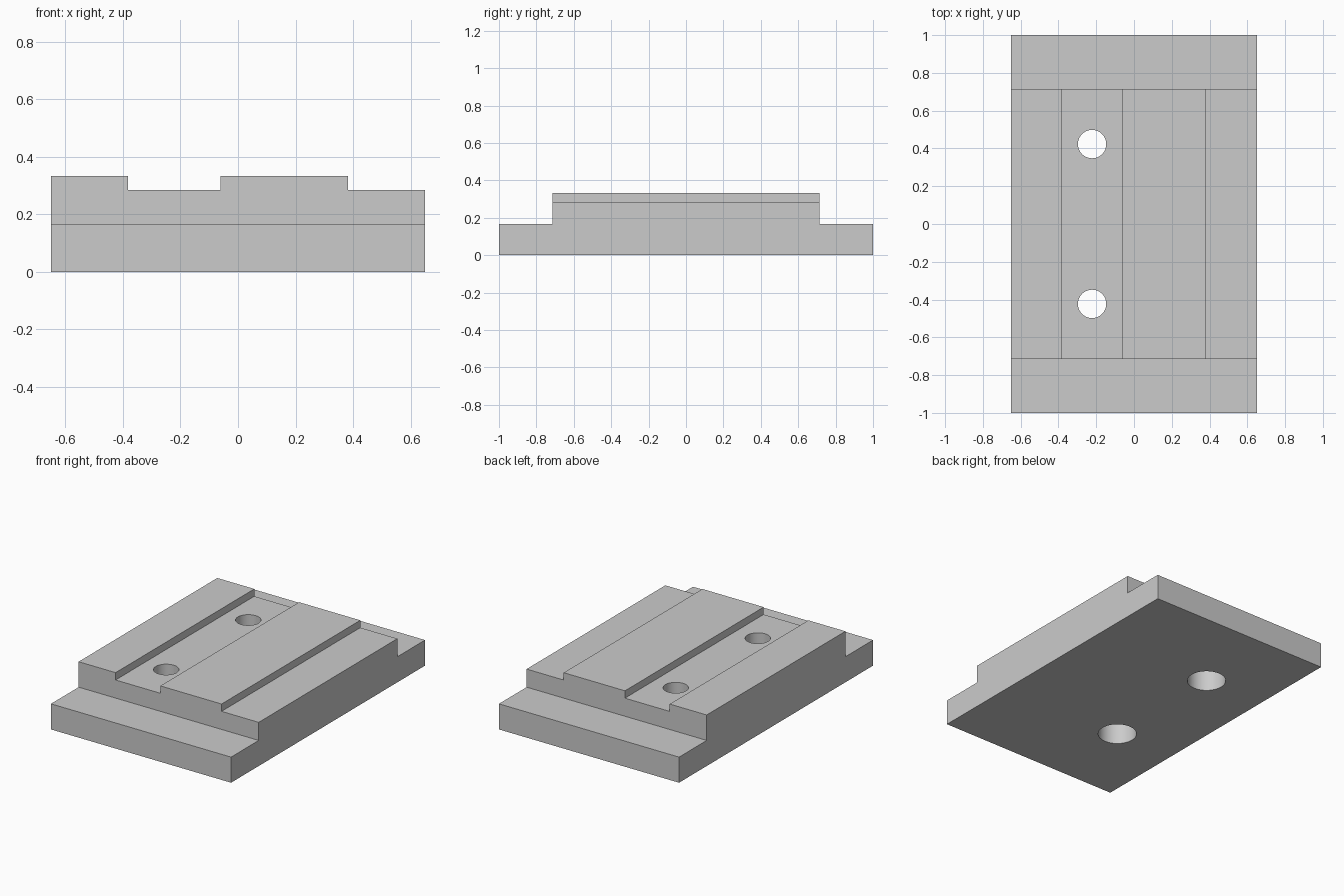
import bpy
import bmesh
from mathutils import Matrix

default = bpy.data.objects.get("Cube")
if default:
    bpy.data.objects.remove(default, do_unlink=True)

HALF_X, HALF_Y = 0.65, 1.0
STEP_Y, STEP_Z = 0.715, 0.167          # end ledges
GROOVE_Z, TOP_Z = 0.285, 0.333
GROOVE_LEFT, GROOVE_RIGHT, SHELF_X = -0.06, -0.383, 0.382
HOLE_X, HOLE_Y = -0.222, 0.423
HOLE_R, BORE_R = 0.075, 0.117

grey = bpy.data.materials.new("light_grey")
grey.use_nodes = True
colour = (0.6, 0.6, 0.6, 1)
grey.diffuse_color = colour
grey.node_tree.nodes["Principled BSDF"].inputs["Base Color"].default_value = colour


def make_object(name, bm):
    bmesh.ops.recalc_face_normals(bm, faces=bm.faces)
    mesh = bpy.data.meshes.new(name)
    bm.to_mesh(mesh)
    bm.free()
    mesh.materials.append(grey)
    obj = bpy.data.objects.new(name, mesh)
    bpy.context.collection.objects.link(obj)
    return obj


def cylinder(name, x, y, radius, z0, z1):
    bm = bmesh.new()
    bmesh.ops.create_cone(bm, cap_ends=True, segments=64, radius1=radius,
                          radius2=radius, depth=z1 - z0,
                          matrix=Matrix.Translation((x, y, (z0 + z1) / 2)))
    return make_object(name, bm)


def box(name, centre, size):
    bm = bmesh.new()
    bmesh.ops.create_cube(bm, size=1, matrix=Matrix.Translation(centre)
                          @ Matrix.Diagonal((*size, 1)))
    return make_object(name, bm)


# Plate: cross-section with groove and side shelf, extruded front to back
profile = [(-HALF_X, 0), (HALF_X, 0), (HALF_X, GROOVE_Z), (SHELF_X, GROOVE_Z),
           (SHELF_X, TOP_Z), (GROOVE_LEFT, TOP_Z), (GROOVE_LEFT, GROOVE_Z),
           (GROOVE_RIGHT, GROOVE_Z), (GROOVE_RIGHT, TOP_Z), (-HALF_X, TOP_Z)]
bm = bmesh.new()
face = bm.faces.new([bm.verts.new((x, -HALF_Y, z)) for x, z in profile])
side = bmesh.ops.extrude_face_region(bm, geom=[face])
bmesh.ops.translate(bm, vec=(0, 2 * HALF_Y, 0),
                    verts=[v for v in side["geom"] if isinstance(v, bmesh.types.BMVert)])
plate = make_object("mounting_plate", bm)

# Cutters: end ledges, bolt holes and wider bores from below
cutters = []
for sign, end in ((-1, "front"), (1, "back")):
    cutters.append(box(f"{end}_ledge_cutter", (0, sign * (STEP_Y + 0.5), STEP_Z + 0.5),
                       (2, 1, 1)))
    cutters.append(cylinder(f"{end}_hole_cutter", HOLE_X, sign * HOLE_Y, HOLE_R, -0.1, 0.5))
    cutters.append(cylinder(f"{end}_bore_cutter", HOLE_X, sign * HOLE_Y, BORE_R, -0.1, STEP_Z))

bpy.context.view_layer.objects.active = plate
for cutter in cutters:
    cutter.hide_render = True
    cut = plate.modifiers.new(cutter.name, "BOOLEAN")
    cut.operation = "DIFFERENCE"
    cut.solver = "EXACT"
    cut.object = cutter
    bpy.ops.object.modifier_apply(modifier=cut.name)
    bpy.data.objects.remove(cutter, do_unlink=True)

# Smooth hole walls, crisp edges elsewhere
bpy.ops.object.select_all(action="DESELECT")
plate.select_set(True)
bpy.ops.object.shade_smooth_by_angle()
